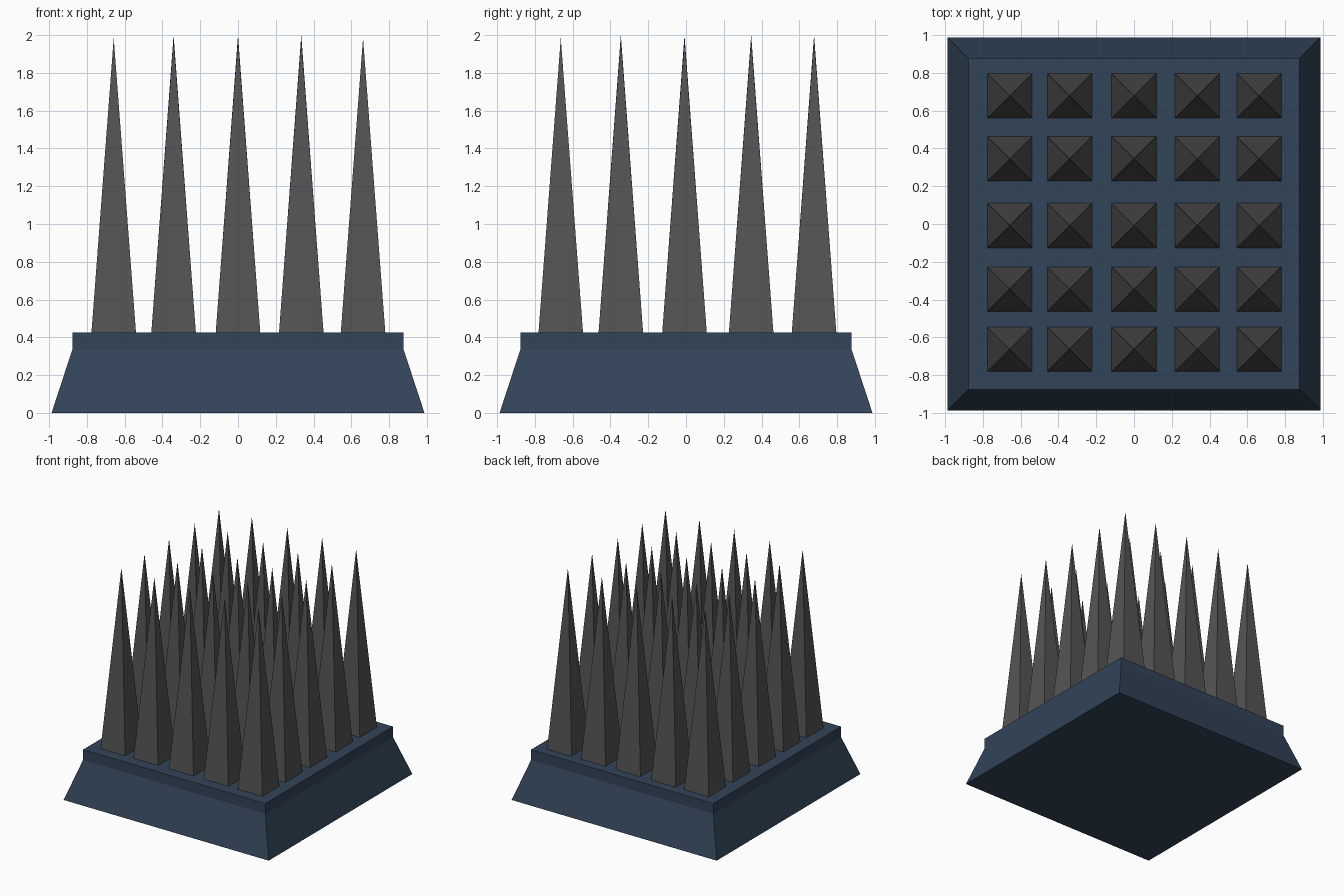
import bpy
import bmesh

if "Cube" in bpy.data.objects:
    bpy.data.objects.remove(bpy.data.objects["Cube"])


def make_material(name, color):
    m = bpy.data.materials.new(name)
    m.diffuse_color = (*color, 1)
    m.use_nodes = True
    m.node_tree.nodes["Principled BSDF"].inputs["Base Color"].default_value = m.diffuse_color
    return m


def square_loft(name, rings, center, material):
    """Stack square rings (half width, z); zero width makes a point."""
    cx, cy = center
    bm = bmesh.new()
    previous = None
    for half, z in rings:
        if half == 0:
            tip = bm.verts.new((cx, cy, z))
            for i in range(4):
                bm.faces.new((previous[i], previous[(i + 1) % 4], tip))
            continue
        ring = [bm.verts.new((cx + sx * half, cy + sy * half, z))
                for sx, sy in ((-1, -1), (1, -1), (1, 1), (-1, 1))]
        if previous is None:
            bm.faces.new(ring[::-1])
        else:
            for i in range(4):
                j = (i + 1) % 4
                bm.faces.new((previous[i], previous[j], ring[j], ring[i]))
        previous = ring
    if rings[-1][0] > 0:
        bm.faces.new(previous)
    mesh = bpy.data.meshes.new(name)
    bm.to_mesh(mesh)
    bm.free()
    mesh.materials.append(material)
    obj = bpy.data.objects.new(name, mesh)
    bpy.context.collection.objects.link(obj)
    return obj


blue = make_material("dark_blue", (0.032, 0.058, 0.098))
grey = make_material("dark_grey", (0.09, 0.09, 0.09))

# Base: sloped skirt with a short upright rim
square_loft("base", [(0.987, 0), (0.877, 0.335), (0.877, 0.425)], (0, 0), blue)

# Five by five spikes, slightly sunk into the base
columns = (-0.658, -0.341, 0.0, 0.335, 0.662)
rows = (-0.663, -0.345, -0.008, 0.345, 0.678)
for r, y in enumerate(rows):
    for c, x in enumerate(columns):
        top = 1.985 if c in (0, 4) or r == 0 else 2.0
        square_loft(f"spike_{r}_{c}", [(0.119, 0.41), (0, top)], (x, y), grey)
